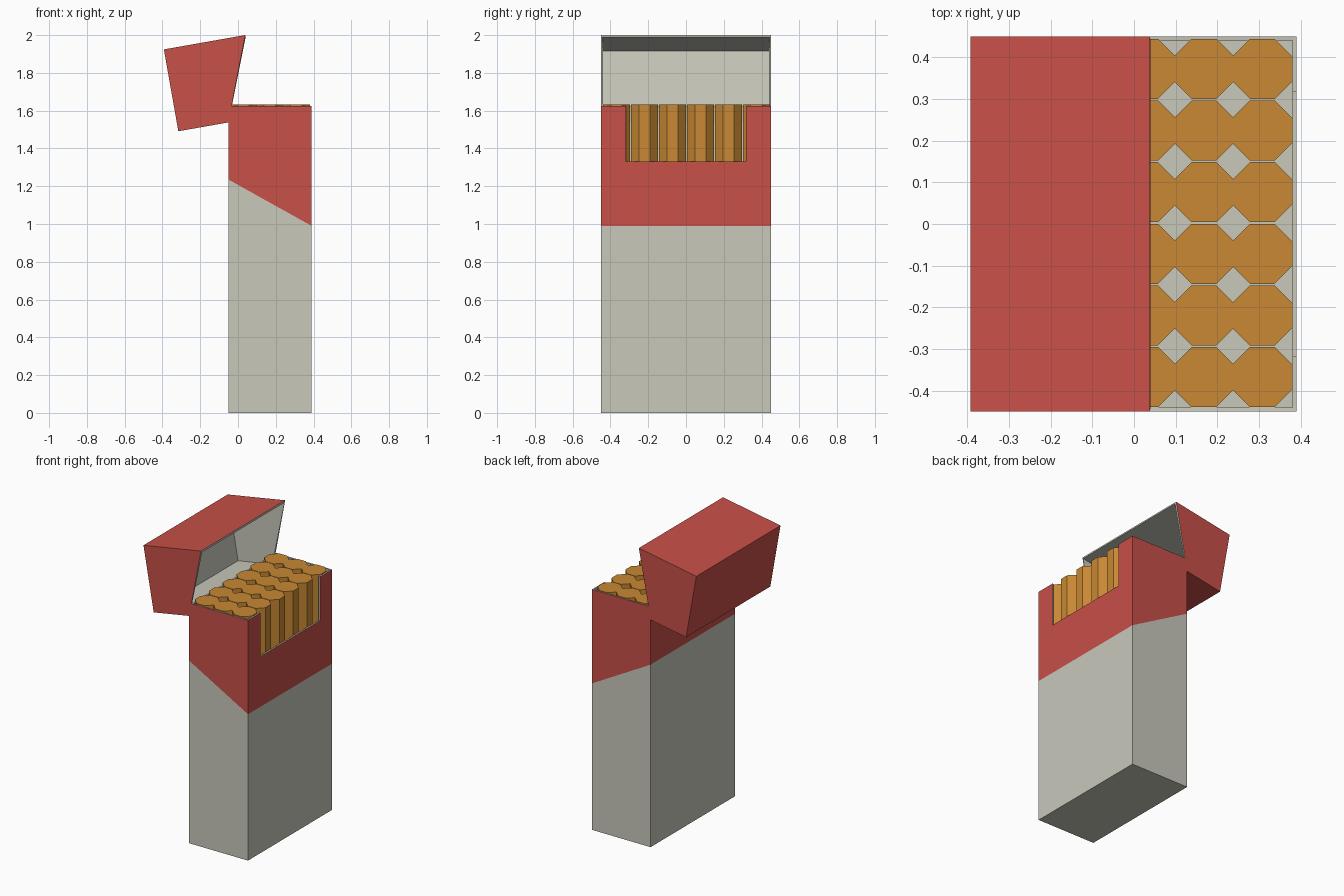
import bpy, bmesh, math
from mathutils import Vector

if "Cube" in bpy.data.objects:
    bpy.data.objects.remove(bpy.data.objects["Cube"])


def material(name, rgb):
    m = bpy.data.materials.new(name)
    m.diffuse_color = (*rgb, 1)
    m.use_nodes = True
    m.node_tree.nodes["Principled BSDF"].inputs["Base Color"].default_value = m.diffuse_color
    return m


RED = material("red_card", (0.58, 0.08, 0.065))
GREY = material("pale_card", (0.58, 0.58, 0.50))
TAN = material("tan_paper", (0.58, 0.25, 0.035))
HALF_W = 0.45


def prism(profile):
    """Extrude an xz profile across the full width in y."""
    bm = bmesh.new()
    front = [bm.verts.new((x, -HALF_W, z)) for x, z in profile]
    back = [bm.verts.new((x, HALF_W, z)) for x, z in profile]
    bm.faces.new(front)
    bm.faces.new(back[::-1])
    n = len(profile)
    for i in range(n):
        j = (i + 1) % n
        bm.faces.new((front[j], front[i], back[i], back[j]))
    bmesh.ops.recalc_face_normals(bm, faces=bm.faces)
    return bm


def split(bm, faces, co, normal):
    geom = set(faces)
    for f in faces:
        geom.update(f.edges)
        geom.update(f.verts)
    bmesh.ops.bisect_plane(bm, geom=list(geom), plane_co=co, plane_no=normal, dist=1e-5)
    bm.faces.ensure_lookup_table()


def card_shell(name, bm):
    """Thin card: outside keeps its colour, inside and rim are pale."""
    me = bpy.data.meshes.new(name)
    bm.to_mesh(me)
    bm.free()
    for m in (RED, GREY, GREY):
        me.materials.append(m)
    ob = bpy.data.objects.new(name, me)
    bpy.context.collection.objects.link(ob)
    s = ob.modifiers.new("card_thickness", 'SOLIDIFY')
    s.thickness = 0.01
    s.offset = -1
    s.use_even_offset = True
    s.material_offset = 1
    s.material_offset_rim = 1
    return ob


# Box body: pale below a sloping line, red above it
bm = prism([(-0.05, 0), (0.39, 0), (0.39, 1.626), (-0.034, 1.626), (-0.05, 1.54)])
slope_co = Vector((0.39, 0, 0.99))
slope_no = Vector((0.245, 0, 0.44)).normalized()
split(bm, bm.faces[:], slope_co, slope_no)


def front_upper():
    return [f for f in bm.faces if f.normal.x > 0.99 and f.calc_center_median().z > 1]


# Finger notch in the front panel
for y in (-0.318, 0.318):
    split(bm, front_upper(), (0, y, 0), (0, 1, 0))
middle = [f for f in front_upper() if abs(f.calc_center_median().y) < 0.1]
split(bm, middle, (0, 0, 1.33), (0, 0, 1))
gone = [f for f in bm.faces if f.normal.z > 0.9]
gone += [f for f in front_upper()
         if abs(f.calc_center_median().y) < 0.1 and f.calc_center_median().z > 1.4]
bmesh.ops.delete(bm, geom=gone, context='FACES')
for f in bm.faces:
    if (f.calc_center_median() - slope_co).dot(slope_no) < 0:
        f.material_index = 1
card_shell("box_body", bm)

# Open lid, tipped back about the hinge
a = math.radians(10)
u = Vector((math.cos(a), math.sin(a)))
v = Vector((-math.sin(a), math.cos(a)))
low = Vector((-0.316, 1.491))
lid = prism([low, low + u * 0.27, low + v * 0.44 + u * 0.437, low + v * 0.44])
mouth = max(lid.faces, key=lambda f: f.normal.x)
bmesh.ops.delete(lid, geom=[mouth], context='FACES')
card_shell("lid", lid)

# Three columns of six octagonal sticks
bottom, top = 0.012, 1.632
for i in range(3):
    for j in range(6):
        bpy.ops.mesh.primitive_cylinder_add(
            vertices=8, radius=0.072 / math.cos(math.pi / 8), depth=top - bottom,
            location=(0.308 - 0.14 * i, 0.0025 + 0.148 * (j - 2.5), (top + bottom) / 2),
            rotation=(0, 0, math.pi / 8))
        ob = bpy.context.object
        # Primitive may start on a vertex; make sure flat sides face x and y
        if max(abs(w.co.x) for w in ob.data.vertices) < 0.075:
            ob.rotation_euler.z = 0
        ob.name = f"stick_{i}_{j}"
        ob.data.materials.append(TAN)
